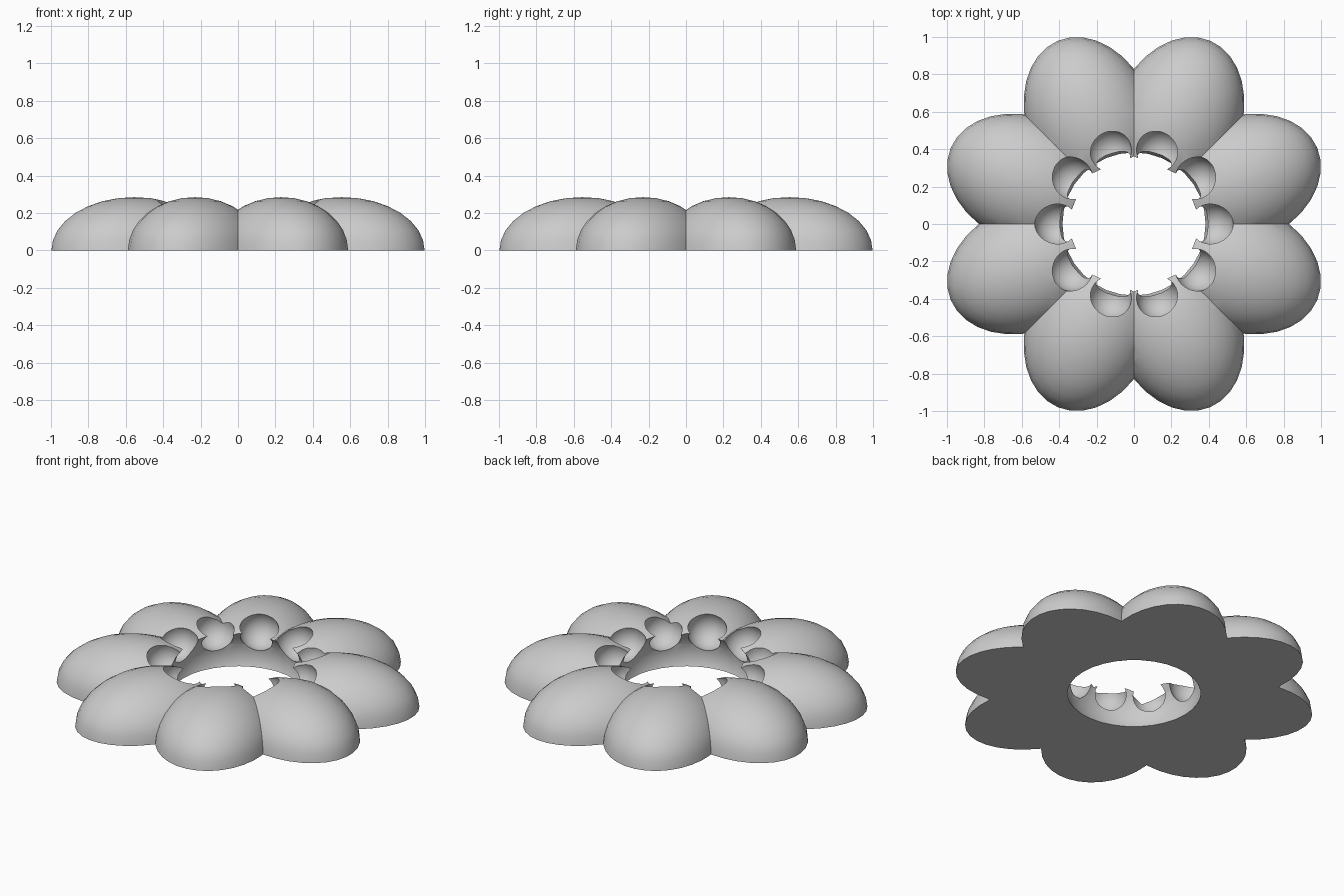
import bpy
import math
from mathutils import Matrix, Vector

cube = bpy.data.objects.get("Cube")
if cube:
    bpy.data.objects.remove(cube, do_unlink=True)

PETALS, POCKETS = 8, 10

grey = bpy.data.materials.new("plain_grey")
grey.use_nodes = True
grey.diffuse_color = (0.6, 0.6, 0.6, 1)
grey.node_tree.nodes["Principled BSDF"].inputs["Base Color"].default_value = (0.6, 0.6, 0.6, 1)


def ellipsoid(name, radius, angle, height, size, segments=32, rings=16):
    """Ellipsoid placed at a polar position, its x axis pointing outwards."""
    bpy.ops.mesh.primitive_uv_sphere_add(segments=segments, ring_count=rings, radius=1)
    ob = bpy.context.object
    ob.name = name
    spin = Matrix.Rotation(angle, 4, 'Z')
    ob.data.transform(spin @ Matrix.Translation(Vector((radius, 0, height)))
                      @ Matrix.Diagonal((*size, 1)))
    return ob


def combine(target, tool, operation):
    """Apply a boolean to the target and remove the tool."""
    tool.hide_render = True
    mod = target.modifiers.new("combine", 'BOOLEAN')
    mod.operation = operation
    mod.solver = 'EXACT'
    mod.object = tool
    bpy.context.view_layer.objects.active = target
    bpy.ops.object.modifier_apply(modifier=mod.name)
    bpy.data.objects.remove(tool, do_unlink=True)


# Ring of petals fused into one body
flower = None
for i in range(PETALS):
    angle = math.tau * (i + 0.5) / PETALS
    petal = ellipsoid("petal", 0.6, angle, 0, (0.461, 0.34, 0.285))
    if flower is None:
        flower = petal
    else:
        combine(flower, petal, 'UNION')
flower.name = "petal_ring"

# Rounded central opening
combine(flower, ellipsoid("opening", 0, 0, 0.08, (0.4, 0.4, 0.29)), 'DIFFERENCE')

# Round pockets along the rim of the opening
for i in range(POCKETS):
    angle = math.tau * i / POCKETS
    pocket = ellipsoid("pocket", 0.416, angle, 0.215, (0.115, 0.115, 0.115))
    combine(flower, pocket, 'DIFFERENCE')

# Flat underside
bpy.ops.mesh.primitive_cube_add(size=3, location=(0, 0, -1.5))
combine(flower, bpy.context.object, 'DIFFERENCE')

# Finish
flower.data.materials.clear()
flower.data.materials.append(grey)
for face in flower.data.polygons:
    face.material_index = 0
bpy.ops.object.select_all(action='DESELECT')
flower.select_set(True)
bpy.context.view_layer.objects.active = flower
bpy.ops.object.shade_smooth_by_angle(angle=math.radians(30))
